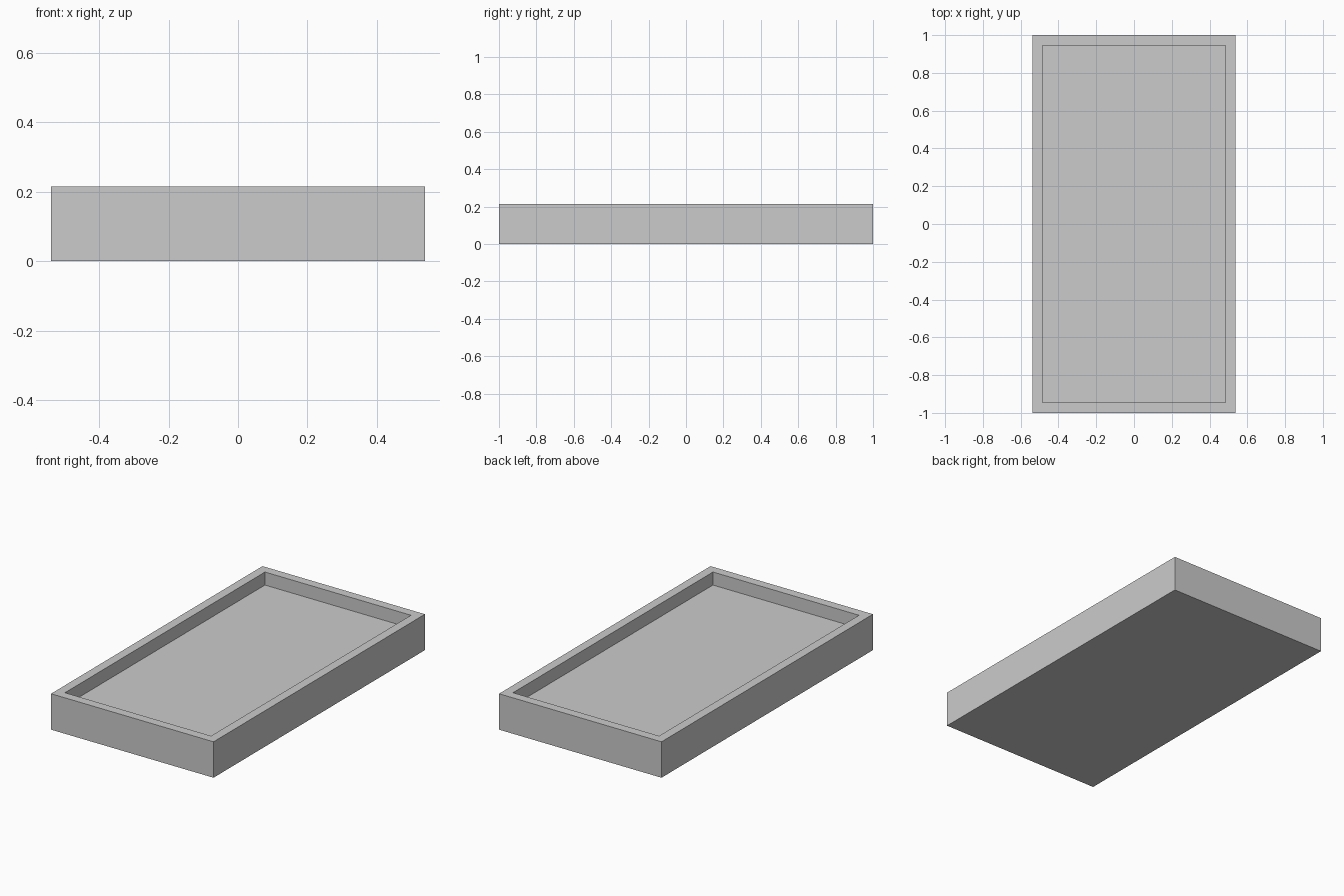
import bpy
import bmesh

if "Cube" in bpy.data.objects:
    bpy.data.objects.remove(bpy.data.objects["Cube"])

WIDTH, LENGTH, HEIGHT = 1.076, 2.0, 0.215
RIM, DEPTH = 0.077, 0.078

bm = bmesh.new()

# Outer block standing on the ground
bmesh.ops.create_cube(bm, size=1)
for v in bm.verts:
    v.co = (v.co.x * WIDTH, v.co.y * LENGTH, (v.co.z + 0.5) * HEIGHT)
bm.normal_update()

# Flat rim around the top
top = next(f for f in bm.faces if f.normal.z > 0.9)
bmesh.ops.inset_individual(bm, faces=[top], thickness=RIM)

# Recessed floor with vertical inner walls
floor = bmesh.ops.extrude_discrete_faces(bm, faces=[top])["faces"][0]
bmesh.ops.translate(bm, verts=floor.verts, vec=(0, 0, -DEPTH))
bmesh.ops.recalc_face_normals(bm, faces=bm.faces)

mesh = bpy.data.meshes.new("tray")
bm.to_mesh(mesh)
bm.free()
bpy.context.collection.objects.link(bpy.data.objects.new("tray", mesh))
